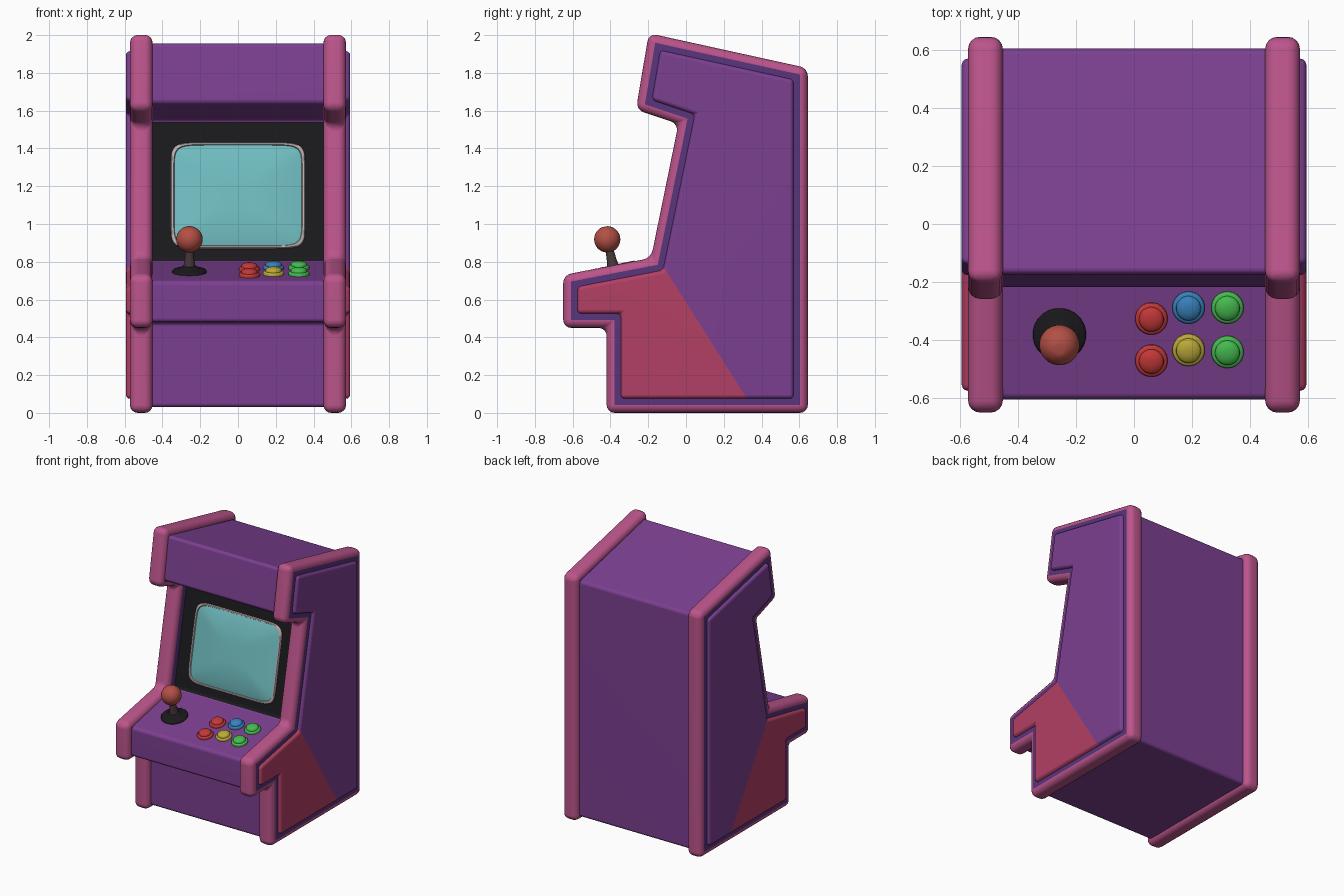
import bpy, bmesh, math
from mathutils import Vector

if "Cube" in bpy.data.objects:
    bpy.data.objects.remove(bpy.data.objects["Cube"])


def mat(name, r, g, b):
    m = bpy.data.materials.new(name)
    m.diffuse_color = (r, g, b, 1)
    m.use_nodes = True
    m.node_tree.nodes["Principled BSDF"].inputs["Base Color"].default_value = m.diffuse_color
    return m


PINK = mat("pink", 0.50, 0.09, 0.26)
VIOLET = mat("violet", 0.10, 0.035, 0.20)
PURPLE = mat("purple", 0.20, 0.05, 0.28)
CRIMSON = mat("crimson", 0.45, 0.05, 0.13)
BLACK = mat("black", 0.01, 0.01, 0.012)
TEAL = mat("teal", 0.16, 0.50, 0.52)
BEZEL = mat("bezel", 0.50, 0.42, 0.43)
RED = mat("red", 0.55, 0.04, 0.04)
BLUE = mat("blue", 0.04, 0.22, 0.50)
YELLOW = mat("yellow", 0.50, 0.40, 0.04)
GREEN = mat("green", 0.06, 0.50, 0.08)
BALL = mat("ball_red", 0.45, 0.08, 0.06)


def finish(name, bm, mats, angle=40):
    bmesh.ops.recalc_face_normals(bm, faces=bm.faces)
    me = bpy.data.meshes.new(name)
    bm.to_mesh(me)
    bm.free()
    for m in mats:
        me.materials.append(m)
    ob = bpy.data.objects.new(name, me)
    bpy.context.collection.objects.link(ob)
    bpy.ops.object.select_all(action='DESELECT')
    ob.select_set(True)
    bpy.context.view_layer.objects.active = ob
    bpy.ops.object.shade_smooth_by_angle(angle=math.radians(angle))
    wn = ob.modifiers.new("weighted_normal", 'WEIGHTED_NORMAL')
    wn.keep_sharp = True
    return ob


def inset(pts, d):
    """Move a counter-clockwise outline inwards by d."""
    out = []
    for i, p in enumerate(pts):
        a, b, c = Vector(pts[i - 1]), Vector(p), Vector(pts[(i + 1) % len(pts)])
        e, f = (b - a).normalized(), (c - b).normalized()
        n, m = Vector((-e.y, e.x)), Vector((-f.y, f.x))
        out.append(tuple(b + (n + m) * d / (1 + n.dot(m))))
    return out


def prism(pts, x0, x1, bevel, segments=3, wall=None, bevel_mat=-1):
    """Extrude a (y, z) outline along x; wall maps edge number to material slot."""
    bm = bmesh.new()
    a = [bm.verts.new((x0, y, z)) for y, z in pts]
    b = [bm.verts.new((x1, y, z)) for y, z in pts]
    bm.faces.new(a)
    bm.faces.new(b[::-1])
    for i in range(len(pts)):
        j = (i + 1) % len(pts)
        bm.faces.new((a[i], b[i], b[j], a[j])).material_index = wall(i) if wall else 0
    bmesh.ops.recalc_face_normals(bm, faces=bm.faces)
    bmesh.ops.bevel(bm, geom=bm.edges[:], offset=bevel, segments=segments, profile=0.5,
                    affect='EDGES', clamp_overlap=True, material=bevel_mat)
    return bm


def rings(name, steps, mats, loc, tilt, n=24, size=(1, 1), power=2, slots=None):
    """Stack closed rings (scale, height); power above 2 squares the outline."""
    bm = bmesh.new()
    loops = []
    for s, h in steps:
        loop = []
        for k in range(n):
            t = 2 * math.pi * (k + 0.5) / n
            c, d = math.cos(t), math.sin(t)
            x = math.copysign(abs(c) ** (2 / power), c) * size[0] * s
            y = math.copysign(abs(d) ** (2 / power), d) * size[1] * s
            loop.append(bm.verts.new((x, y, h)))
        loops.append(loop)
    for i, (a, b) in enumerate(zip(loops, loops[1:])):
        for k in range(n):
            j = (k + 1) % n
            bm.faces.new((a[k], a[j], b[j], b[k])).material_index = slots[i] if slots else 0
    bm.faces.new(loops[0][::-1])
    bm.faces.new(loops[-1]).material_index = slots[-1] if slots else 0
    ob = finish(name, bm, mats, 50)
    ob.location = loc
    ob.rotation_euler = (tilt, 0, 0)
    return ob


# Side panels with a raised inner field
outline = [(-0.42, 0), (0.645, 0), (0.645, 1.825), (-0.197, 2.01), (-0.265, 1.605), (-0.04, 1.53),
           (-0.185, 0.82), (-0.65, 0.73), (-0.65, 0.45), (-0.42, 0.45)]
field = inset(outline, 0.075)
for side, s in (("left", -1), ("right", 1)):
    bm = prism(outline, s * 0.452, s * 0.572, 0.042, 4, lambda i: 1, 1)
    finish(side + "_side_panel", bm, [VIOLET, PINK])

    bm = prism(field, s * 0.55, s * 0.594, 0.022, 3)
    cut, normal = Vector((0, -0.116, 0.77)), Vector((0, -0.675, -0.426))
    bmesh.ops.bisect_plane(bm, geom=bm.verts[:] + bm.edges[:] + bm.faces[:],
                           plane_co=cut, plane_no=normal)
    for f in bm.faces:
        if (f.calc_center_median() - cut).dot(normal) > 0:
            f.material_index = 1
    finish(side + "_raised_field", bm, [PURPLE, CRIMSON])

# Cabinet body between the panels; edge 5 is the black screen surround
body = [(-0.38, 0.03), (0.605, 0.03), (0.605, 1.785), (-0.17, 1.96), (-0.22, 1.64),
        (0.05, 1.55), (-0.10, 0.804), (-0.605, 0.697), (-0.605, 0.48), (-0.38, 0.48)]
bm = prism(body, -0.50, 0.50, 0.022, 3, lambda i: 1 if i == 5 else 0)
finish("cabinet_body", bm, [PURPLE, BLACK])

# Domed screen with a pale bezel
lean = math.atan2(0.15, 0.746)
rings("screen", [(1, -0.03), (1, 0.006), (0.985, 0.013), (0.955, 0.013), (0.945, 0.006),
                 (0.8, 0.018), (0.55, 0.029), (0.25, 0.035)],
      [BEZEL, TEAL], (0, -0.03, 1.15), math.pi / 2 - lean, 64, (0.357, 0.287), 9,
      [0, 0, 0, 0, 1, 1, 1])

# Controls sit on the sloping deck
slope = math.atan(0.212)


def deck(x, y):
    return (x, y, 0.697 + 0.212 * (y + 0.605))


stick = deck(-0.257, -0.38)
rings("joystick_base", [(0.092, -0.01), (0.092, 0.008), (0.085, 0.014), (0.06, 0.016),
                        (0.045, 0.028), (0.03, 0.036)], [BLACK], stick, slope)
rings("joystick_shaft", [(0.034, 0.02), (0.026, 0.07), (0.021, 0.13)],
      [mat("shaft", 0.07, 0.04, 0.045)], stick, slope, 16)
rings("joystick_ball", [(0.07 * math.sin(math.pi * k / 14), 0.178 - 0.07 * math.cos(math.pi * k / 14))
                        for k in range(1, 14)], [BALL], stick, slope)

buttons = [("red", RED, 0.06, -0.325), ("red", RED, 0.06, -0.47),
           ("blue", BLUE, 0.188, -0.287), ("yellow", YELLOW, 0.188, -0.433),
           ("green", GREEN, 0.322, -0.287), ("green", GREEN, 0.322, -0.44)]
for i, (colour, m, x, y) in enumerate(buttons):
    rings(f"{colour}_button_{i + 1}", [(0.056, -0.01), (0.056, 0.01), (0.051, 0.016), (0.043, 0.017),
                                       (0.042, 0.026), (0.035, 0.033), (0.02, 0.038), (0.006, 0.039)],
          [m], deck(x, y), slope)
